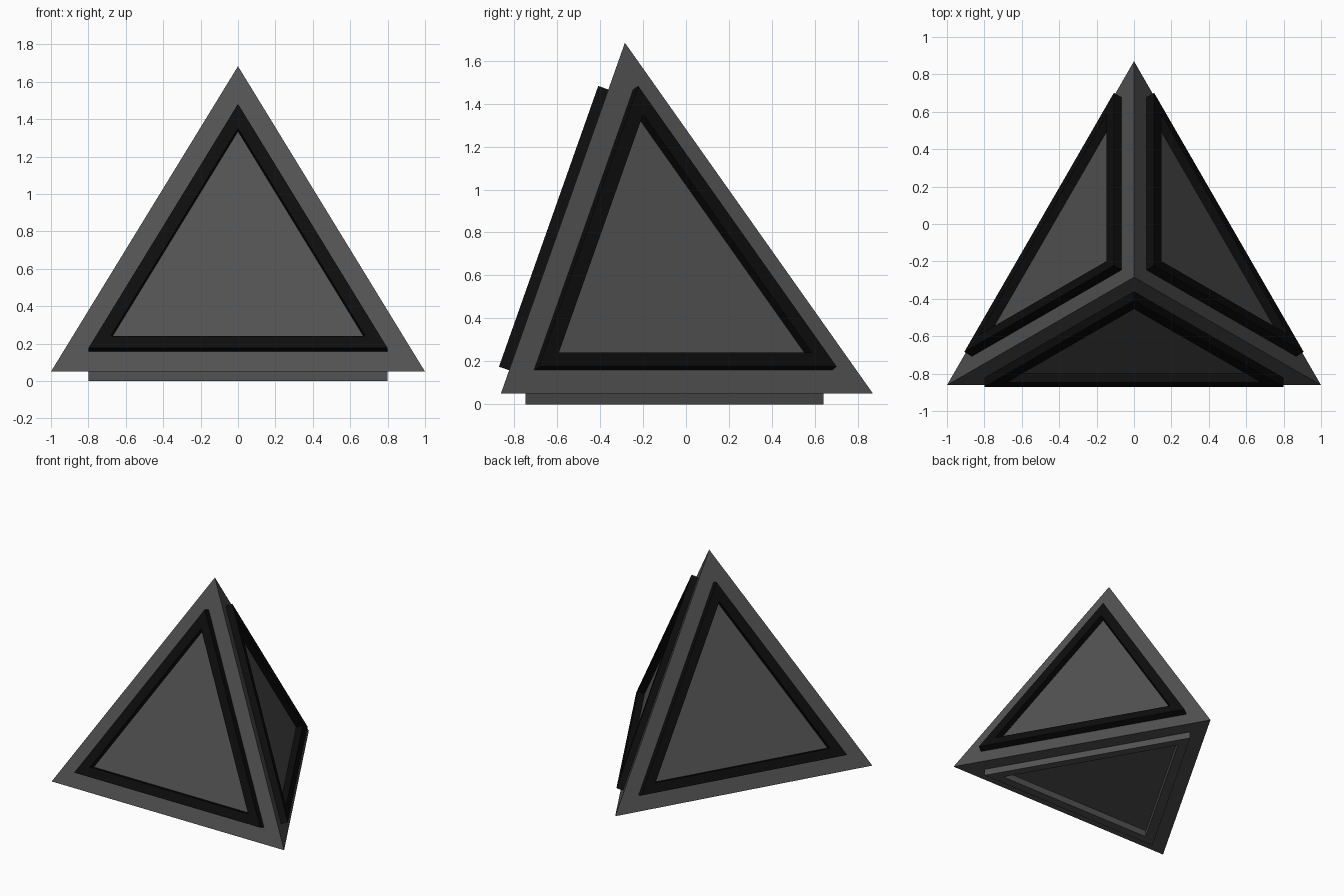
import bpy
from math import sqrt
from mathutils import Vector

if "Cube" in bpy.data.objects:
    bpy.data.objects.remove(bpy.data.objects["Cube"])

EDGE, RAISE = 2.0, 0.05
OUTER, INNER = 0.8, 0.68
FRONT = -0.8617


def material(name, value):
    m = bpy.data.materials.new(name)
    m.diffuse_color = (value, value, value, 1)
    m.use_nodes = True
    m.node_tree.nodes["Principled BSDF"].inputs["Base Color"].default_value = m.diffuse_color
    return m


def add_mesh(name, verts, faces, mat):
    me = bpy.data.meshes.new(name)
    me.from_pydata(verts, [], faces)
    me.materials.append(mat)
    ob = bpy.data.objects.new(name, me)
    bpy.context.collection.objects.link(ob)
    return ob


grey = material("dark_grey", 0.085)
black = material("black", 0.004)

# Regular tetrahedron body, raised by the thickness of the bottom frame
h = EDGE * sqrt(3) / 2
corners = [Vector((-1, FRONT, RAISE)), Vector((1, FRONT, RAISE)),
           Vector((0, FRONT + h, RAISE)),
           Vector((0, FRONT + h / 3, RAISE + EDGE * sqrt(2 / 3)))]
sides = {"front": (0, 1, 3), "right": (1, 2, 3), "left": (2, 0, 3), "bottom": (0, 2, 1)}
add_mesh("pyramid_body", corners, list(sides.values()), grey)


# Raised triangular frame on one face of the body
def add_frame(name, tri, mat):
    a, b, c = tri
    mid = (a + b + c) / 3
    up = (b - a).cross(c - a).normalized() * RAISE
    verts = [mid + (p - mid) * s + up * k
             for s, k in ((OUTER, 0), (OUTER, 1), (INNER, 1), (INNER, 0)) for p in tri]
    faces = []
    for ring in range(4):
        lo, hi = ring * 3, (ring + 1) % 4 * 3
        for i in range(3):
            j = (i + 1) % 3
            faces.append((lo + i, lo + j, hi + j, hi + i))
    add_mesh(name, verts, faces, mat)


for side, idx in sides.items():
    add_frame(side + "_frame", [corners[i] for i in idx],
              grey if side == "bottom" else black)
